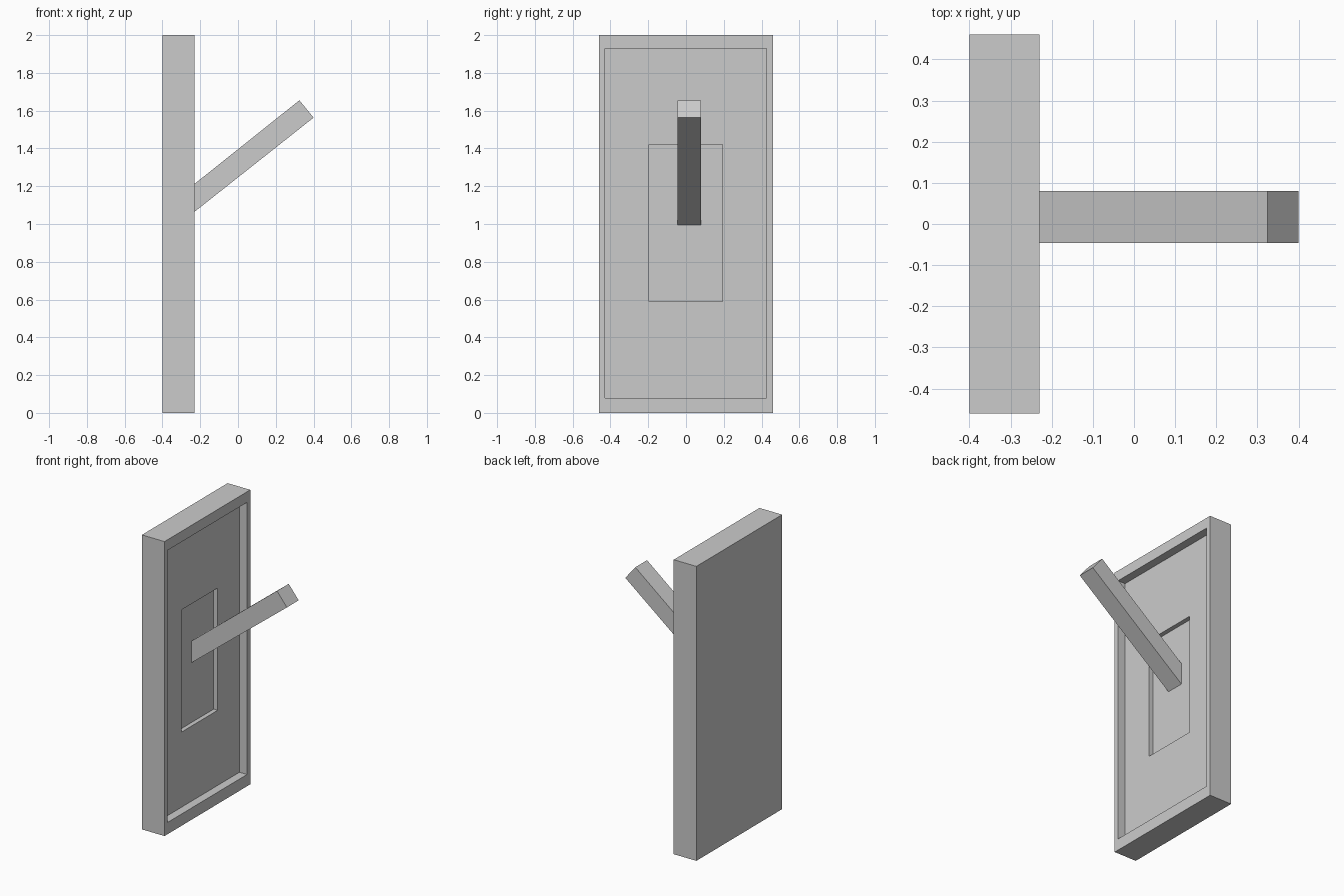
import bpy, bmesh

if "Cube" in bpy.data.objects:
    bpy.data.objects.remove(bpy.data.objects["Cube"])


def loft(name, rings):
    """Join successive four-corner rings with quads and cap both ends."""
    bm = bmesh.new()
    loops = [[bm.verts.new(p) for p in ring] for ring in rings]
    for a, b in zip(loops, loops[1:]):
        for i in range(4):
            j = (i + 1) % 4
            bm.faces.new((a[i], a[j], b[j], b[i]))
    bm.faces.new(loops[0][::-1])
    bm.faces.new(loops[-1])
    bmesh.ops.recalc_face_normals(bm, faces=bm.faces)
    mesh = bpy.data.meshes.new(name)
    bm.to_mesh(mesh)
    bm.free()
    obj = bpy.data.objects.new(name, mesh)
    bpy.context.collection.objects.link(obj)
    return obj


def rect(x, y0, y1, z0, z1):
    return [(x, y0, z0), (x, y1, z0), (x, y1, z1), (x, y0, z1)]


FACE, PANEL, SLOT = -0.23, -0.287, -0.317   # front face and the two recess floors
outer = (-0.46, 0.46, 0.0, 2.0)
panel = (-0.428, 0.425, 0.08, 1.928)
slot = (-0.195, 0.192, 0.59, 1.42)

# Wall plate with a recessed panel and a deeper slot inside it
loft("wall_plate", [
    rect(-0.40, *outer), rect(FACE, *outer),
    rect(FACE, *panel), rect(PANEL, *panel),
    rect(PANEL, *slot), rect(SLOT, *slot),
])

# Slanted lever: side profile in x, z, its root just inside the slot floor
profile = [(-0.322, 0.992), (0.40, 1.563), (0.325, 1.655), (-0.322, 1.139)]
loft("lever", [[(x, y, z) for x, z in profile] for y in (-0.046, 0.08)])
